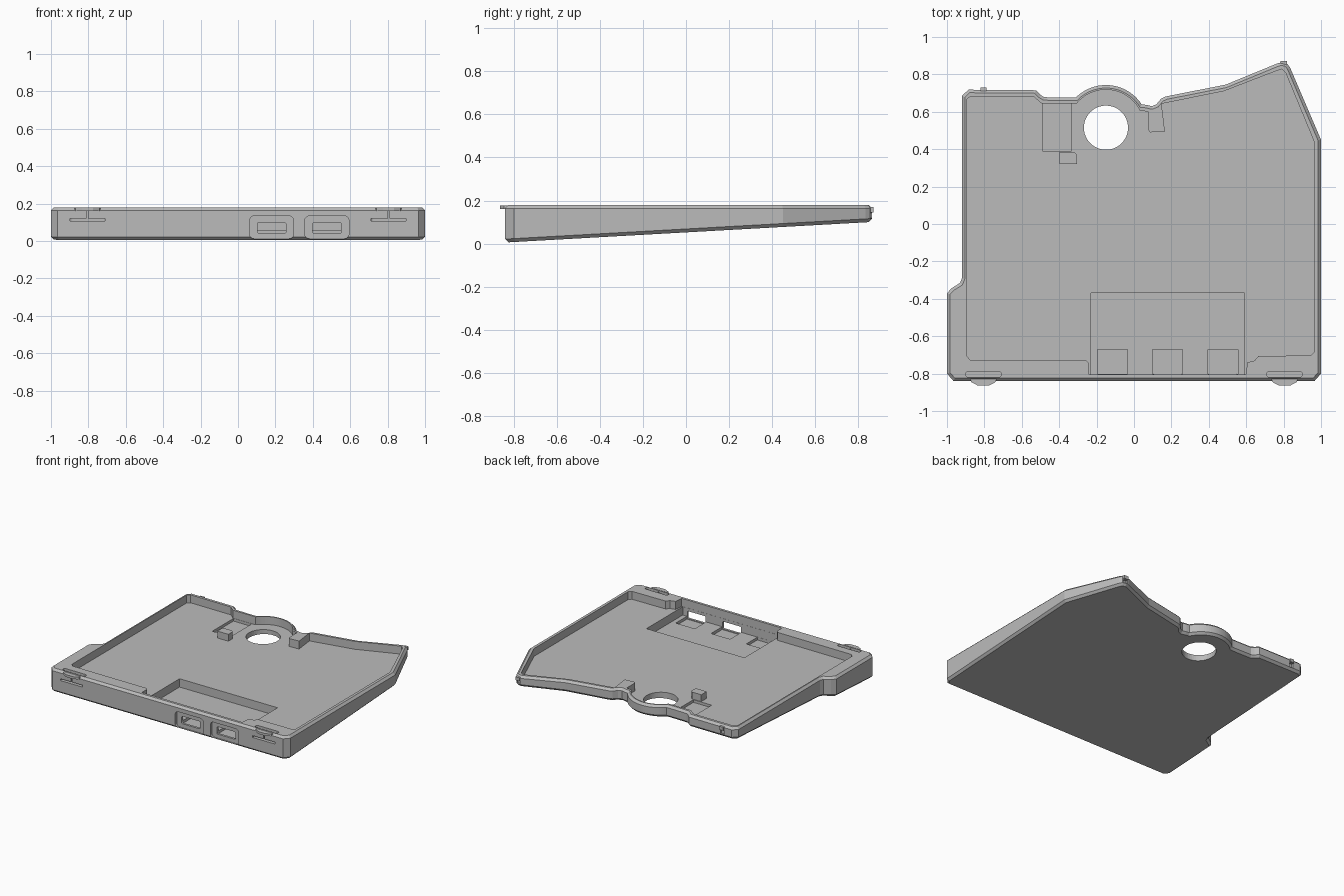
import bpy, bmesh, math
from mathutils import Vector

if "Cube" in bpy.data.objects:
    bpy.data.objects.remove(bpy.data.objects["Cube"])

grey = bpy.data.materials.new("plain grey")
grey.diffuse_color = (0.5, 0.5, 0.5, 1)
grey.use_nodes = True
grey.node_tree.nodes["Principled BSDF"].inputs["Base Color"].default_value = grey.diffuse_color

TOP, FLOOR, CH = 0.18, 0.12, 0.016
HOLE = (-0.15, 0.515)


def under(y):
    """Height of the sloping underside."""
    return 0.005 + (y + 0.84) * 0.056


def arc(c, r, a0, a1, n):
    return [(c[0] + r * math.cos(math.radians(a0 + (a1 - a0) * i / n)),
             c[1] + r * math.sin(math.radians(a0 + (a1 - a0) * i / n))) for i in range(n + 1)]


def inset(pts, d):
    """Mitred inward offset of a counter-clockwise outline."""
    out = []
    for i, p in enumerate(pts):
        p = Vector(p)
        e0 = (p - Vector(pts[i - 1])).normalized()
        e1 = (Vector(pts[(i + 1) % len(pts)]) - p).normalized()
        n0, n1 = Vector((-e0.y, e0.x)), Vector((-e1.y, e1.x))
        out.append(tuple(p + (n0 + n1) * d / (1 + n0.dot(n1))))
    return out


def loft(name, rings):
    """Closed solid through rings of 3D points."""
    bm = bmesh.new()
    vs = [[bm.verts.new(p) for p in r] for r in rings]
    n = len(rings[0])
    for a, b in zip(vs, vs[1:]):
        for i in range(n):
            j = (i + 1) % n
            bm.faces.new((a[i], a[j], b[j], b[i]))
    bm.faces.new(vs[0][::-1])
    bm.faces.new(vs[-1])
    bmesh.ops.recalc_face_normals(bm, faces=bm.faces)
    me = bpy.data.meshes.new(name)
    bm.to_mesh(me)
    bm.free()
    me.materials.append(grey)
    ob = bpy.data.objects.new(name, me)
    bpy.context.collection.objects.link(ob)
    return ob


def prism(name, pts, z0, z1):
    return loft(name, [[(x, y, z) for x, y in pts] for z in (z0, z1)])


def box(name, x0, x1, y0, y1, z0, z1):
    return prism(name, [(x0, y0), (x1, y0), (x1, y1), (x0, y1)], z0, z1)


def rounded(x0, x1, y0, y1, r):
    return (arc((x1 - r, y0 + r), r, -90, 0, 5) + arc((x1 - r, y1 - r), r, 0, 90, 5)
            + arc((x0 + r, y1 - r), r, 90, 180, 5) + arc((x0 + r, y0 + r), r, 180, 270, 5))


def cut(ob, cutter):
    m = ob.modifiers.new("cut", 'BOOLEAN')
    m.operation, m.solver, m.object = 'DIFFERENCE', 'EXACT', cutter
    bpy.context.view_layer.objects.active = ob
    bpy.ops.object.modifier_apply(modifier=m.name)
    bpy.data.objects.remove(cutter)


# Tray body: chamfered wedge following the outline
outline = ([(-0.965, -0.84), (0.965, -0.84), (1, -0.8), (1, 0.45), (0.835, 0.835), (0.82, 0.856),
            (0.79, 0.865), (0.765, 0.858), (0.49, 0.745), (0.17, 0.682), (0.145, 0.67),
            (0.12, 0.64), (0.095, 0.63), (0.065, 0.637)]
           + arc(HOLE, 0.228, 33, 135, 24)
           + [(-0.335, 0.675), (-0.48, 0.678), (-0.5, 0.69), (-0.525, 0.715), (-0.885, 0.718),
              (-0.92, 0.685), (-0.92, -0.29), (-0.93, -0.315), (-0.975, -0.343),
              (-1, -0.37), (-1, -0.8)])
inner = inset(outline, CH)
tray = loft("tray", [
    [(x, y, under(y)) for x, y in inner],
    [(x, y, under(y) + CH) for x, y in outline],
    [(x, y, TOP - CH) for x, y in outline],
    [(x, y, TOP) for x, y in inner]])

# Main cavity, leaving the rim and the inner block by the arc
cavity = ([(-0.895, -0.705), (-0.875, -0.727), (-0.255, -0.73), (-0.24, -0.745), (-0.24, -0.805),
           (0.6, -0.805), (0.605, -0.74), (0.645, -0.73), (0.665, -0.706), (0.945, -0.703),
           (0.963, -0.685), (0.963, 0.44), (0.81, 0.81), (0.79, 0.828), (0.765, 0.82),
           (0.48, 0.71), (0.147, 0.643), (0.165, 0.495), (0.085, 0.49), (0.075, 0.505), (0.075, 0.6)]
          + arc(HOLE, 0.203, 27, 140, 24)
          + [(-0.335, 0.645), (-0.495, 0.645), (-0.535, 0.68), (-0.875, 0.682), (-0.895, 0.665)])
cut(tray, prism("cavity", cavity, FLOOR, 0.3))

# Board pocket with three connector wells
cut(tray, box("pocket", -0.23, 0.59, -0.804, -0.37, 0.057, 0.15))
for x in (-0.115, 0.18, 0.475):
    cut(tray, box("well", x - 0.08, x + 0.08, -0.803, -0.67, 0.036, 0.1))

# Shallow switch pocket and round opening
cut(tray, box("switch_pocket", -0.488, -0.335, 0.39, 0.643, 0.1, 0.15))
cut(tray, prism("opening", arc(HOLE, 0.118, 0, 352.5, 47), -0.1, 0.3))


# Connector ports in the front wall: wide recess, then a through slot
def front_cutter(pts, y0, y1):
    return loft("port", [[(x, y, z) for x, z in pts] for y in (y0, y1)])


for x in (0.18, 0.475):
    cut(tray, front_cutter(rounded(x - 0.118, x + 0.118, 0.012, 0.134, 0.025), -0.9, -0.82))
    cut(tray, front_cutter(rounded(x - 0.077, x + 0.077, 0.042, 0.098, 0.008), -0.9, -0.78))

# Front latches: flexing slots in the rim plus a small hooked lip
for side, x in (("left", -0.805), ("right", 0.805)):
    cut(tray, prism("slot", rounded(x - 0.095, x + 0.095, -0.819, -0.788, 0.014), 0.106, 0.3))
    cut(tray, box("slit", x - 0.094, x + 0.094, -0.9, -0.8, 0.107, 0.121))
    cut(tray, box("split", x - 0.004, x + 0.004, -0.9, -0.81, 0.115, 0.17))
    prism(side + "_front_latch", [(x - 0.07, -0.83), (x - 0.065, -0.845), (x - 0.03, -0.864),
                                  (x + 0.03, -0.864), (x + 0.065, -0.845), (x + 0.07, -0.83)],
          0.16, 0.178)

# Back catches with a narrow notch below
for side, x, y in (("left", -0.805, 0.717), ("right", 0.8, 0.86)):
    cut(tray, box("notch", x - 0.014, x + 0.014, y - 0.012, y + 0.05, y * 0.056 + 0.07, 0.143))
    box(side + "_back_catch", x - 0.017, x + 0.017, y - 0.02, y + 0.012, 0.145, 0.17)

# Small free-standing post
prism("support_post", [(-0.397, 0.32), (-0.305, 0.32), (-0.305, 0.37), (-0.32, 0.385),
                       (-0.397, 0.385)], FLOOR - 0.01, 0.172)
